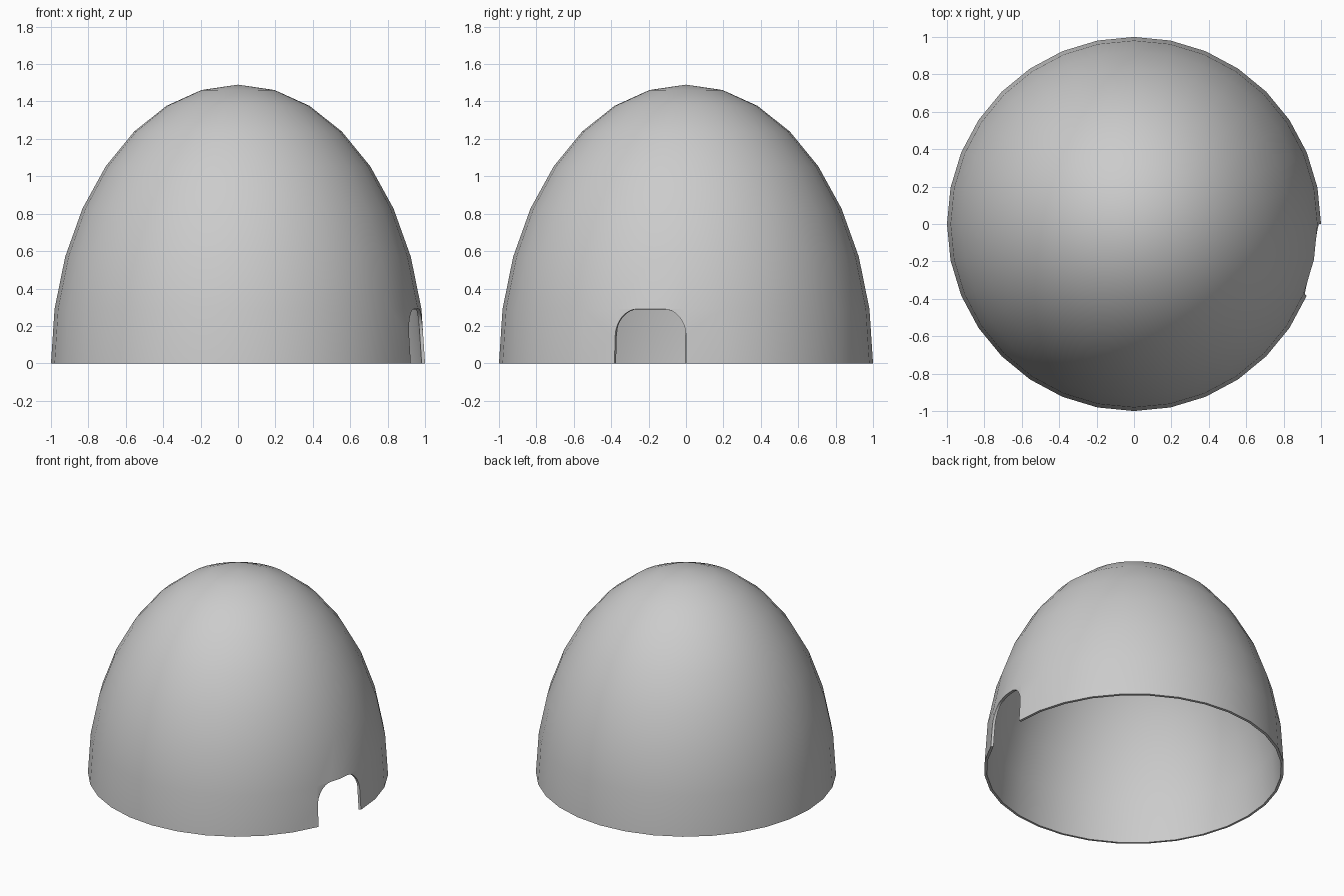
import bpy, bmesh, math

if "Cube" in bpy.data.objects:
    bpy.data.objects.remove(bpy.data.objects["Cube"])

H = 1.49        # dome height
SEG = 32
STEP = 2 * math.pi / SEG

# Upper half of a stretched sphere
bm = bmesh.new()
bmesh.ops.create_uvsphere(bm, u_segments=SEG, v_segments=SEG // 2, radius=1)
bmesh.ops.delete(bm, geom=[v for v in bm.verts if v.co.z < -0.01], context='VERTS')
for v in bm.verts:
    v.co.z = max(0, v.co.z * H)


def vert(i, j):
    """Dome vertex at angular step i, ring j."""
    a, e = i * STEP, j * STEP
    p = (math.cos(a) * math.cos(e), math.sin(a) * math.cos(e), math.sin(e) * H)
    return min(bm.verts, key=lambda v: (v.co.x - p[0])**2 + (v.co.y - p[1])**2 + (v.co.z - p[2])**2)


# Doorway: two panels of the lowest ring, with rounded upper corners
mid_top, mid_low = vert(-1, 1), vert(-1, 0)
for side in (0, -2):
    corner, low = vert(side, 1), vert(side, 0)
    panel = next(f for f in corner.link_faces if low in f.verts and mid_low in f.verts)
    edge_top = bm.edges.get((corner, mid_top))
    edge_side = bm.edges.get((corner, low))
    _, pt = bmesh.utils.edge_split(edge_top, corner, 0.63)
    _, ps = bmesh.utils.edge_split(edge_side, corner, 0.5)
    a, b = pt.co - corner.co, ps.co - corner.co
    arc = []
    for k in range(1, 8):
        t = k / 8 * math.pi / 2
        arc.append(bm.verts.new(corner.co + a * (1 - math.sin(t)) + b * (1 - math.cos(t))))
    bmesh.ops.delete(bm, geom=[panel], context='FACES_ONLY')
    bm.faces.new([corner, pt] + arc + [ps])

loose = [e for e in bm.edges if not e.link_faces]
bmesh.ops.delete(bm, geom=loose, context='EDGES')
bmesh.ops.delete(bm, geom=[v for v in bm.verts if not v.link_faces], context='VERTS')
bmesh.ops.recalc_face_normals(bm, faces=bm.faces[:])
top = max(bm.faces, key=lambda f: f.calc_center_median().z)
if top.normal.z < 0:
    bmesh.ops.reverse_faces(bm, faces=bm.faces[:])

mesh = bpy.data.meshes.new("dome_shell")
bm.to_mesh(mesh)
bm.free()
dome = bpy.data.objects.new("dome_shell", mesh)
bpy.context.collection.objects.link(dome)

# Thin wall, grown inwards
solid = dome.modifiers.new("wall", 'SOLIDIFY')
solid.thickness = 0.018
solid.offset = -1

bpy.context.view_layer.objects.active = dome
dome.select_set(True)
bpy.ops.object.modifier_apply(modifier="wall")
bpy.ops.object.shade_smooth_by_angle(angle=math.radians(40))
